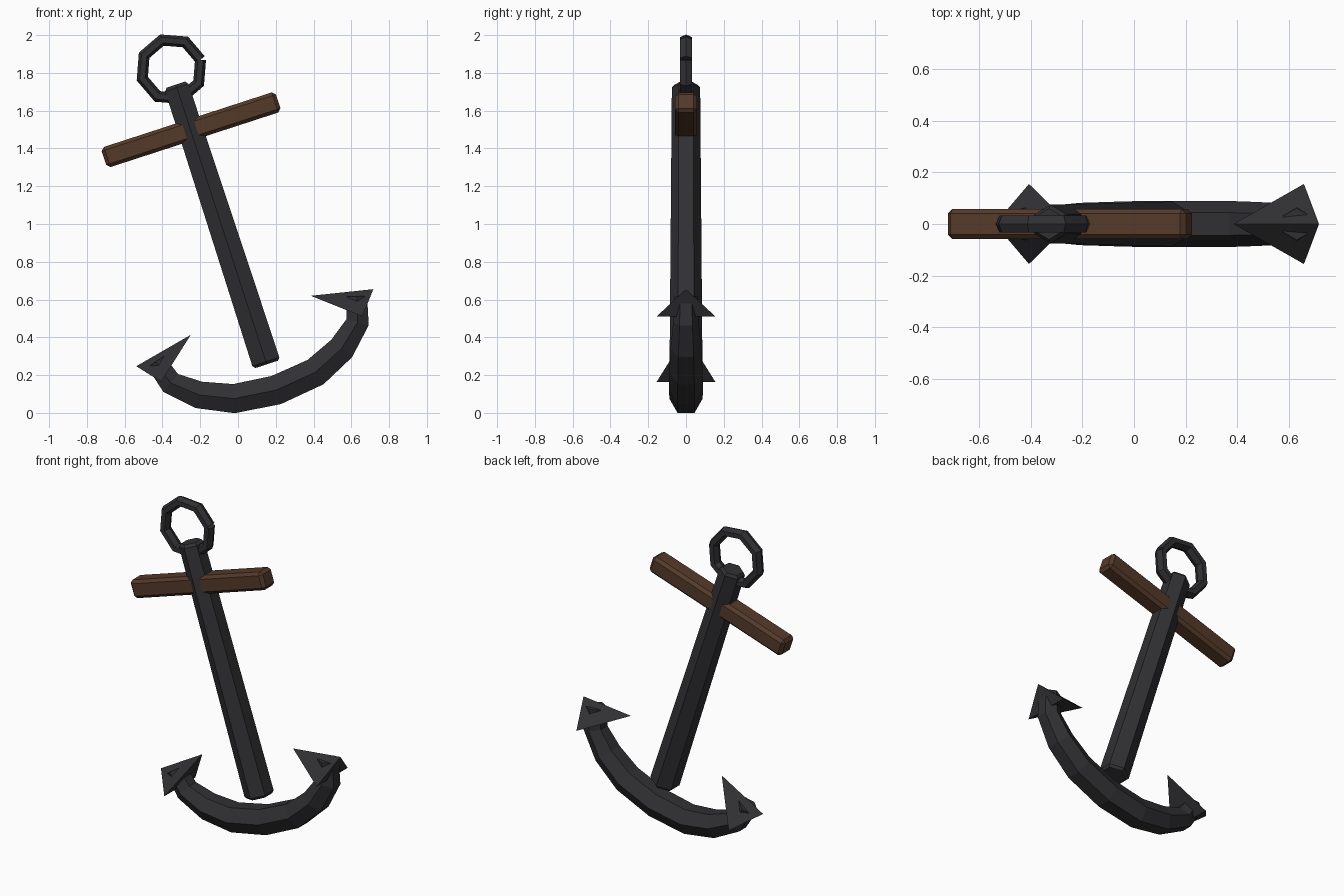
import bpy, bmesh, math
from mathutils import Matrix, Vector

if "Cube" in bpy.data.objects:
    bpy.data.objects.remove(bpy.data.objects["Cube"])

# The whole anchor leans 18 degrees; local origin is the foot of the shank
LEAN = Matrix.Translation((0.152, 0, 0.257)) @ Matrix.Rotation(math.radians(-18), 4, 'Y')


def material(name, color):
    m = bpy.data.materials.new(name)
    m.diffuse_color = color
    m.use_nodes = True
    m.node_tree.nodes["Principled BSDF"].inputs["Base Color"].default_value = m.diffuse_color
    return m


iron = material("dark_iron", (0.03, 0.03, 0.034, 1))
wood = material("dark_wood", (0.09, 0.042, 0.022, 1))


def finish(name, bm, mat):
    bmesh.ops.recalc_face_normals(bm, faces=bm.faces[:])
    bm.transform(LEAN)
    me = bpy.data.meshes.new(name)
    bm.to_mesh(me)
    bm.free()
    me.materials.append(mat)
    ob = bpy.data.objects.new(name, me)
    bpy.context.collection.objects.link(ob)
    return ob


def sweep(name, path, radii, y_scale=1.0, phase=0.0, sides=6):
    """Open mitred tube along a path in the x-z plane, capped at both ends."""
    bm = bmesh.new()
    pts = [Vector((x, 0, z)) for x, z in path]
    rings = []
    for i, p in enumerate(pts):
        a = (p - pts[i - 1]).normalized() if i > 0 else None
        b = (pts[i + 1] - p).normalized() if i < len(pts) - 1 else None
        t = ((a or b) + (b or a)).normalized()
        miter = 1 / t.dot(a or b)
        n = Vector((t.z, 0, -t.x))
        ring = []
        for k in range(sides):
            ang = phase + 2 * math.pi * k / sides
            r = radii[i]
            ring.append(bm.verts.new(p + n * (r * miter * math.sin(ang))
                                     + Vector((0, r * y_scale * math.cos(ang), 0))))
        rings.append(ring)
    for r0, r1 in zip(rings, rings[1:]):
        for k in range(sides):
            j = (k + 1) % sides
            bm.faces.new((r0[k], r0[j], r1[j], r1[k]))
    bm.faces.new(rings[0])
    bm.faces.new(rings[-1])
    return finish(name, bm, iron)


# Shank: tapered hexagonal bar with chamfered ends
sweep("shank", [(0, 0), (0, 0.015), (0, 1.54), (0, 1.557)],
      [0.073, 0.087, 0.075, 0.06])

# Curved arm: hexagonal section, thinner toward the ends
half = [(0.227, -0.119), (0.397, -0.043), (0.52, 0.063), (0.56, 0.195)]
half_r = [0.088, 0.082, 0.068, 0.062]
arm = [(-x, z) for x, z in reversed(half)] + [(0, -0.145)] + half
sweep("arm", [(x + 0.006, z) for x, z in arm],
      half_r[::-1] + [0.09] + half_r)

# Eight-segment ring, open at the seam
ring_path = [(0.003 + 0.162 * math.cos(k * math.pi / 4),
              1.642 + 0.162 * math.sin(k * math.pi / 4)) for k in range(9)]
sweep("ring", ring_path, [0.029] * 9, y_scale=1.3, phase=math.pi / 6)

# Flukes: four-cornered points on each arm end
for name, s in (("fluke_left", -1), ("fluke_right", 1)):
    bm = bmesh.new()
    v = [bm.verts.new((s * x, y, z)) for x, y, z in
         ((0.334, 0, 0.273), (0.66, 0, 0.204),
          (0.56, 0.155, 0.085), (0.56, -0.155, 0.085))]
    for f in ((0, 1, 2), (0, 3, 1), (0, 2, 3), (1, 3, 2)):
        bm.faces.new([v[i] for i in f])
    finish(name, bm, iron)

# Stock: chamfered wooden crossbar
bm = bmesh.new()
bmesh.ops.create_cube(bm, size=1)
bm.transform(Matrix.Translation((0.003, 0, 1.305)) @ Matrix.Diagonal((0.97, 0.116, 0.112, 1)))
bmesh.ops.bevel(bm, geom=bm.edges[:], offset=0.018, segments=1,
                affect='EDGES', profile=0.5)
finish("stock", bm, wood)
